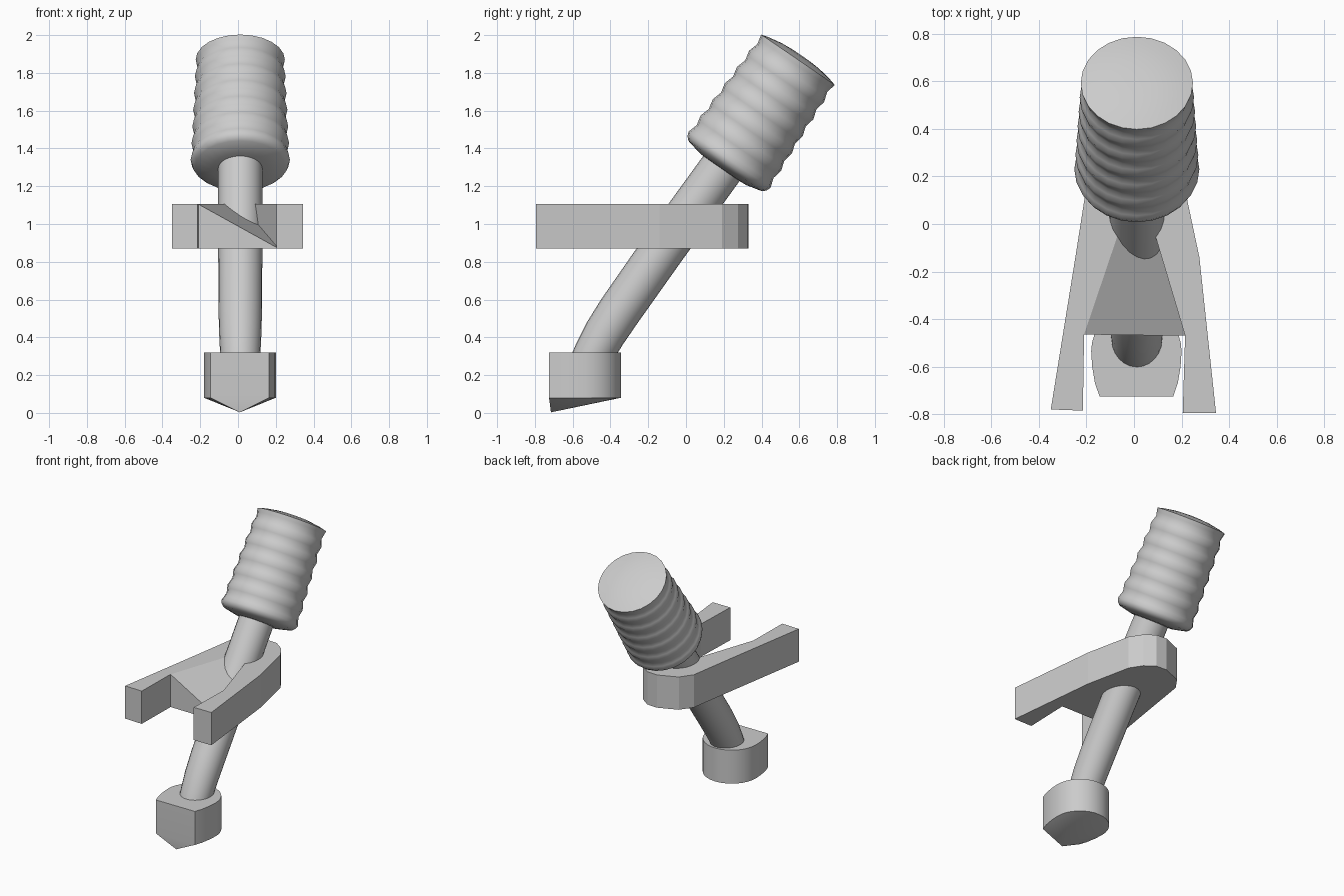
import bpy, bmesh, math
from mathutils import Vector, Matrix

if "Cube" in bpy.data.objects:
    bpy.data.objects.remove(bpy.data.objects["Cube"])

CX = 0.012                 # slight sideways offset of the grip and shaft
TILT = math.radians(34.4)  # backward lean of the grip


def finish(bm, name, smooth=None):
    bmesh.ops.recalc_face_normals(bm, faces=bm.faces)
    mesh = bpy.data.meshes.new(name)
    bm.to_mesh(mesh)
    bm.free()
    ob = bpy.data.objects.new(name, mesh)
    bpy.context.collection.objects.link(ob)
    if smooth:
        bpy.ops.object.select_all(action='DESELECT')
        ob.select_set(True)
        bpy.context.view_layer.objects.active = ob
        bpy.ops.object.shade_smooth_by_angle(angle=math.radians(smooth))
    return ob


def tube(name, sections, sides, smooth):
    """Skin circles given as (centre, axis tilt, radius), capped at both ends."""
    bm = bmesh.new()
    rings = []
    for centre, tilt, radius in sections:
        rot = Matrix.Rotation(-tilt, 3, 'X')
        ring = []
        for i in range(sides):
            a = math.tau * i / sides
            p = rot @ Vector((radius * math.cos(a), radius * math.sin(a), 0))
            ring.append(bm.verts.new(p + Vector(centre)))
        rings.append(ring)
    for lo, hi in zip(rings, rings[1:]):
        for i in range(sides):
            j = (i + 1) % sides
            bm.faces.new((lo[i], lo[j], hi[j], hi[i]))
    bm.faces.new(rings[0])
    bm.faces.new(rings[-1])
    return finish(bm, name, smooth)


# Grip: tapered, rippled barrel with a rounded underside and domed top
profile = [(-0.047, 0.08), (-0.042, 0.15), (-0.022, 0.236), (-0.005, 0.254)]
for k in range(25):
    u = k / 24
    ripple = 0.007 * math.cos(math.tau * 6 * u)
    profile.append((0.018 + 0.642 * u, 0.256 - 0.027 * u + ripple))
profile += [(0.672, 0.19), (0.684, 0.12), (0.689, 0.05)]
axis = Vector((0, math.sin(TILT), math.cos(TILT)))
base = Vector((CX, 0.22, 1.325))
tube("grip", [(base + axis * t, TILT, r) for t, r in profile], 24, 40)

# Shaft: straight rod that bends downward into the foot
path = [(-0.555, 0.15, 0.22, 0.098), (-0.525, 0.24, 0.34, 0.102),
        (-0.485, 0.32, 0.45, 0.107), (-0.43, 0.42, 0.54, 0.112),
        (-0.355, 0.535, 0.60, 0.115), (-0.12, 0.87, 0.61, 0.117),
        (0.25, 1.38, 0.61, 0.117)]
tube("shaft", [((CX, y, z), tilt, r) for y, z, tilt, r in path], 24, 40)

# Foot: D-shaped block with a flat front, its underside drawn to a low point
bm = bmesh.new()
outline = [(0.155, -0.725), (0.174, -0.67), (0.186, -0.60)]
outline += [(0.19 * math.cos(math.pi * i / 16), -0.535 + 0.19 * math.sin(math.pi * i / 16))
            for i in range(17)]
outline += [(-x, y) for x, y in reversed(outline[:3])]
low = [bm.verts.new((x + 0.01, y, 0.08)) for x, y in outline]
top = [bm.verts.new((x + 0.01, y, 0.32)) for x, y in outline]
tip = bm.verts.new((0.01, -0.715, 0.003))
bm.faces.new(top)
for i in range(len(outline)):
    j = (i + 1) % len(outline)
    bm.faces.new((low[i], low[j], top[j], top[i]))
    bm.faces.new((low[j], low[i], tip))
finish(bm, "foot", 30)

# Fork: flat two-pronged plate with a sloping triangular pocket
bm = bmesh.new()
outline = [(-0.21, -0.465), (-0.215, -0.785), (-0.35, -0.78), (-0.245, -0.13),
           (-0.195, 0.19), (-0.135, 0.275), (0.0, 0.33), (0.08, 0.325),
           (0.15, 0.275), (0.205, 0.19), (0.275, -0.14), (0.345, -0.795),
           (0.205, -0.795), (0.215, -0.47)]
low = [bm.verts.new((x, y, 0.87)) for x, y in outline]
top = [bm.verts.new((x, y, 1.105)) for x, y in outline]
back = bm.verts.new((0.015, 0.2, 1.105))
bm.faces.new(low)
bm.faces.new(top + [back])
for i in range(len(outline) - 1):
    bm.faces.new((low[i], low[i + 1], top[i + 1], top[i]))
bm.faces.new((top[0], low[0], low[-1]))      # front wall
bm.faces.new((top[0], low[-1], back))        # pocket floor
bm.faces.new((top[-1], back, low[-1]))       # pocket side wall
finish(bm, "fork")
